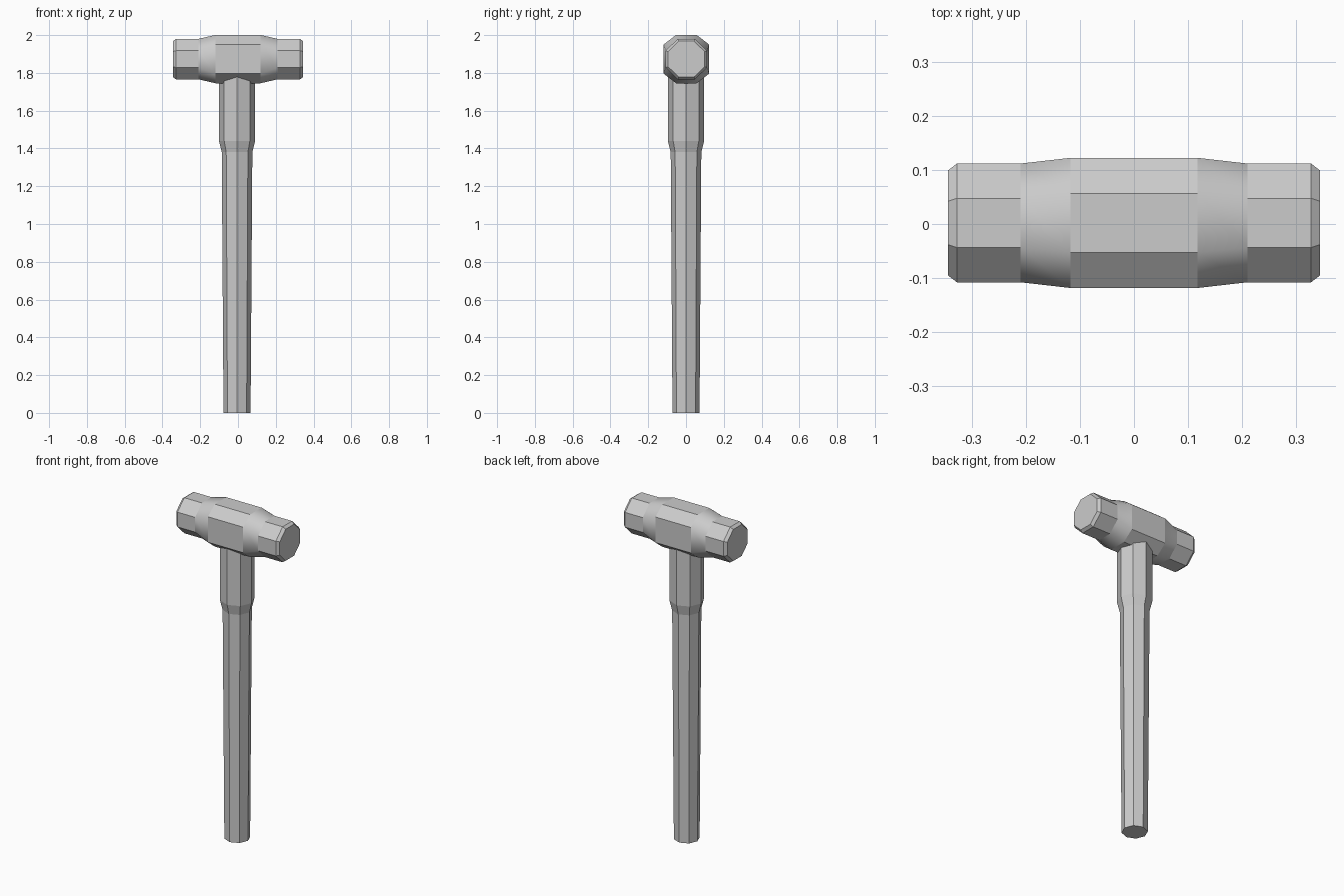
import bpy
import math

if "Cube" in bpy.data.objects:
    bpy.data.objects.remove(bpy.data.objects["Cube"])


def loft(name, rings, smooth_bands=()):
    """Skin a list of equal-length rings, capping both ends."""
    n = len(rings[0])
    verts = [p for ring in rings for p in ring]
    faces = [tuple(range(n))[::-1]]
    smooth = [False]
    for b in range(len(rings) - 1):
        for i in range(n):
            j = (i + 1) % n
            faces.append((b * n + i, b * n + j, (b + 1) * n + j, (b + 1) * n + i))
            smooth.append(b in smooth_bands)
    faces.append(tuple(range(len(verts) - n, len(verts))))
    smooth.append(False)
    mesh = bpy.data.meshes.new(name)
    mesh.from_pydata(verts, [], faces)
    mesh.polygons.foreach_set("use_smooth", smooth)
    mesh.update()
    obj = bpy.data.objects.new(name, mesh)
    bpy.context.collection.objects.link(obj)
    return obj


def head_ring(x, hy, hz, ty, sz, cy=0.002, cz=1.873):
    """Flat-topped octagon: half extents hy, hz; flat half lengths ty (top), sz (side)."""
    pts = [(hy, -sz), (hy, sz), (ty, hz), (-ty, hz),
           (-hy, sz), (-hy, -sz), (-ty, -hz), (ty, -hz)]
    return [(x, cy + y, cz + z) for y, z in pts]


def handle_ring(z, r, cx=-0.005):
    return [(cx + r * math.cos(k * math.pi / 4), r * math.sin(k * math.pi / 4), z)
            for k in range(8)]


# Head: chamfered striking ends, smooth tapered shoulders, thicker eye section
half = [(0.118, 0.1205, 0.128, 0.0545, 0.077),
        (0.21, 0.110, 0.107, 0.0455, 0.0445),
        (0.328, 0.110, 0.107, 0.0455, 0.0445),
        (0.345, 0.097, 0.095, 0.040, 0.040)]
sections = [(-s[0],) + s[1:] for s in reversed(half)] + half
loft("hammer_head", [head_ring(*s) for s in sections], smooth_bands=(2, 4))

# Handle: eight-sided, slight taper, swelling below the head
profile = [(0.0, 0.0715), (1.38, 0.081), (1.44, 0.096), (1.87, 0.096)]
loft("handle", [handle_ring(z, r) for z, r in profile])
